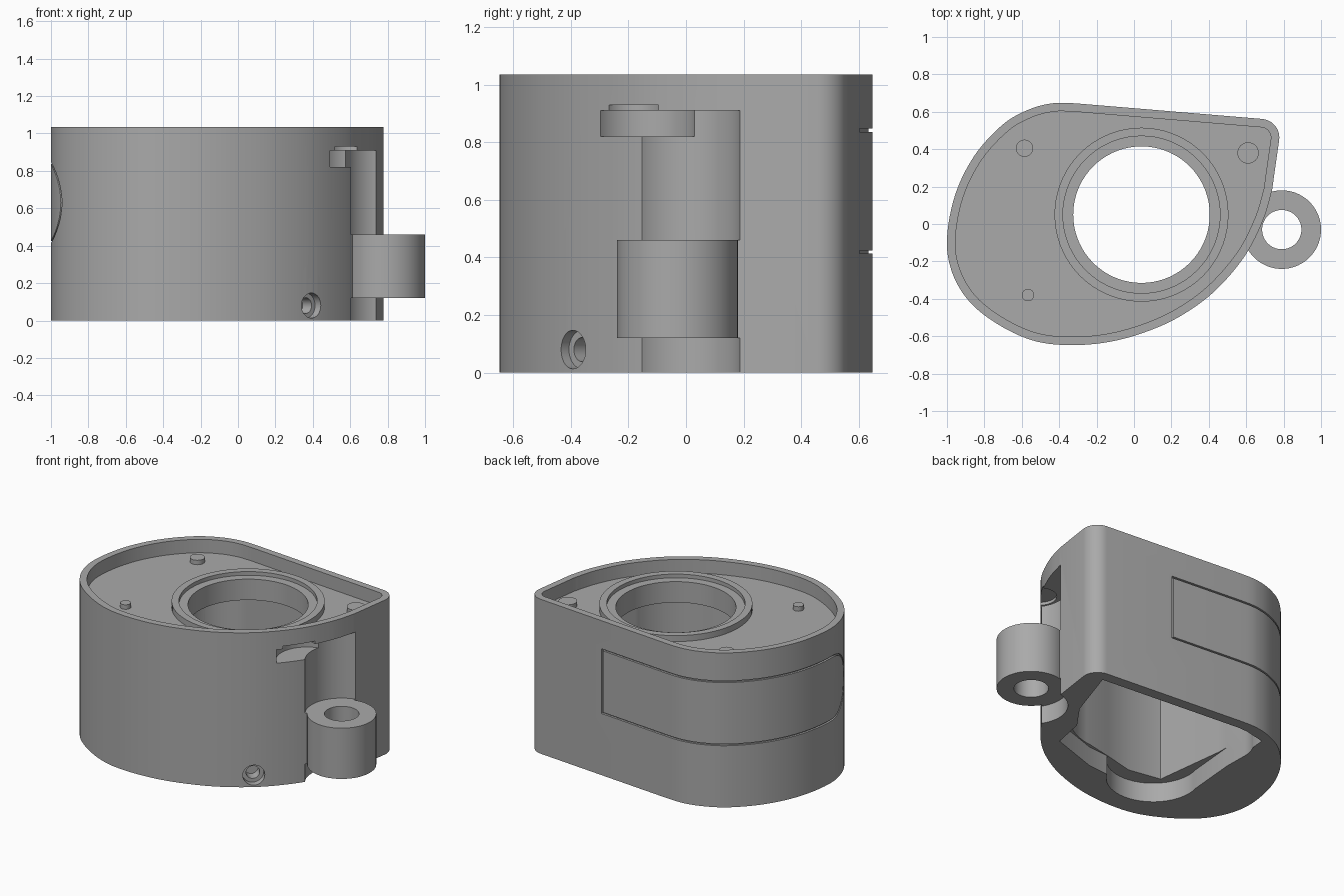
import bpy, bmesh, math
from mathutils import Vector
from mathutils.geometry import interpolate_bezier

cube = bpy.data.objects.get("Cube")
if cube:
    bpy.data.objects.remove(cube, do_unlink=True)

HEIGHT = 1.035
grey = bpy.data.materials.new("plain grey")
grey.use_nodes = True
grey.diffuse_color = (0.4, 0.4, 0.4, 1)
grey.node_tree.nodes["Principled BSDF"].inputs["Base Color"].default_value = (0.4, 0.4, 0.4, 1)


def prism(name, outline, z0, z1):
    """Extrude a closed plan outline between two heights."""
    bm = bmesh.new()
    face = bm.faces.new([bm.verts.new((p[0], p[1], z0)) for p in outline])
    top = bmesh.ops.extrude_face_region(bm, geom=[face])["geom"]
    bmesh.ops.translate(bm, vec=(0, 0, z1 - z0),
                        verts=[v for v in top if isinstance(v, bmesh.types.BMVert)])
    bmesh.ops.recalc_face_normals(bm, faces=bm.faces)
    mesh = bpy.data.meshes.new(name)
    bm.to_mesh(mesh)
    bm.free()
    mesh.materials.append(grey)
    obj = bpy.data.objects.new(name, mesh)
    bpy.context.collection.objects.link(obj)
    return obj


def arc(cx, cy, r, a0, a1, n):
    angles = [math.radians(a0 + (a1 - a0) * i / n) for i in range(n + 1)]
    return [Vector((cx + r * math.cos(a), cy + r * math.sin(a))) for a in angles]


def disc(name, cx, cy, r, z0, z1, n=72):
    return prism(name, arc(cx, cy, r, 0, 360, n)[:-1], z0, z1)


def combine(target, tool, operation="DIFFERENCE"):
    """Apply a boolean and drop the tool."""
    tool.hide_render = True
    mod = target.modifiers.new("boolean", "BOOLEAN")
    mod.operation, mod.object, mod.solver = operation, tool, "EXACT"
    bpy.context.view_layer.objects.active = target
    bpy.ops.object.modifier_apply(modifier=mod.name)
    bpy.data.objects.remove(tool, do_unlink=True)


def smooth_path(points, steps=6):
    """Smooth open path through the points."""
    pts = [Vector(p) for p in points]
    tan = [(pts[min(i + 1, len(pts) - 1)] - pts[max(i - 1, 0)]) / 6 for i in range(len(pts))]
    out = []
    for i in range(len(pts) - 1):
        a, b = pts[i], pts[i + 1]
        seg = interpolate_bezier(a, a + tan[i], b - tan[i + 1], b, steps + 1)
        out += [p.to_2d() for p in seg[:-1]]
    return out + [pts[-1]]


def inset(outline, d):
    """Move a counter-clockwise outline inward."""
    out = []
    for i, p in enumerate(outline):
        t = (outline[(i + 1) % len(outline)] - outline[i - 1]).normalized()
        out.append(p + Vector((-t.y, t.x)) * d)
    return out


# Plan outline: long curve, then the rounded back corner
outline = smooth_path([(-0.31, 0.645), (-0.43, 0.646), (-0.56, 0.613), (-0.7, 0.533), (-0.85, 0.37),
                       (-0.955, 0.16), (-1, -0.08), (-0.972, -0.26), (-0.88, -0.415),
                       (-0.73, -0.535), (-0.55, -0.62), (-0.37, -0.647), (-0.16, -0.635),
                       (0.04, -0.585), (0.235, -0.5), (0.425, -0.365), (0.59, -0.175),
                       (0.69, 0.02), (0.738, 0.18)])
outline += arc(0.677, 0.462, 0.1, -8, 85, 12)

# Housing with top recess
body = prism("housing", outline, 0, HEIGHT)
combine(body, prism("recess", inset(outline, 0.045), 0.945, 1.2))

# Raised collar around the opening
HX, HY = 0.04, 0.05
combine(body, disc("collar", HX, HY, 0.465, 0.9, 0.985), "UNION")
combine(body, disc("collar_step", HX, HY, 0.42, 0.96, 1.2))

# Deep cavity underneath, ending in a lip below the opening
cavity = [(0.66, 0.49)] + arc(-0.36, 0.34, 0.235, 85, 180, 16)
cavity += [(-0.59, 0.1), (-0.53, -0.38), (-0.31, -0.42), (-0.1, -0.37)]
cavity += arc(HX, HY, 0.385, 275, 345, 20) + [(0.54, 0.13)]
combine(body, prism("cavity", cavity, -0.1, 0.82))
combine(body, disc("opening", HX, HY, 0.365, -0.2, 1.2))

# Shallow pocket in the underside
pocket = [(0.38, -0.25), (0.45, 0.1), (-0.3, 0.4), (-0.4, 0.575), (-0.56, 0.54)]
pocket += arc(-0.345, -0.23, 0.285, 165, 330, 24) + [(0.05, -0.36)]
combine(body, prism("pocket", pocket, -0.1, 0.13))

# Side notch above and below the lug
LX, LY = 0.79, -0.03
for z0, z1 in ((-0.1, 0.12), (0.46, 0.91)):
    combine(body, disc("notch", LX, LY, 0.223, z0, z1))

# Round pocket beside the notch, with a smaller step above it
for cx, cy, r, z0, z1 in ((0.62, -0.155, 0.19, 0.82, 0.91), (0.59, -0.19, 0.105, 0.9, 0.93)):
    combine(body, disc("round_slot", cx, cy, r, z0, z1))

# Pivot lug with its bore
combine(body, disc("lug", LX, LY, 0.21, 0.12, 0.46), "UNION")
combine(body, disc("lug_bore", LX, LY, 0.105, 0.05, 0.6))

# Counterbored screw hole low on the front
direction = Vector((0.68, -0.73, 0))
for r, depth in ((0.067, 0.04), (0.042, 0.11)):
    hole = disc("screw_hole", 0, 0, r, -depth, 0.2, 32)
    hole.rotation_euler = direction.to_track_quat("Z", "Y").to_euler()
    hole.location = (0.39, -0.39, 0.08)
    bpy.context.view_layer.update()
    combine(body, hole)


# Thin groove framing the wrapped label panel
def panel_shape(name, r, x_end):
    shape = [Vector((0.9, -r)), Vector((0.9, r))] + arc(-0.11, 0, r, 90, 270, 32)
    obj = prism(name, shape, -1.2, x_end)
    # stand the plan up so it faces sideways: (x, y, z) -> (z, x, y)
    for v in obj.data.vertices:
        v.co = (v.co.z, v.co.x, v.co.y + 0.63)
    return obj


groove = panel_shape("groove", 0.217, 0.205)
combine(groove, panel_shape("groove_core", 0.206, 0.193))
combine(groove, prism("groove_floor", inset(outline, 0.014), -0.1, 1.2))
combine(body, groove)

# Locating pegs on the recess floor
pegs = [disc("peg_" + side, x, y, r, 0.93, 0.975, 32) for side, x, y, r in
        (("back", -0.585, 0.405, 0.046), ("front", -0.567, -0.38, 0.033),
         ("corner", 0.61, 0.38, 0.057))]

# Smooth curved walls, keep edges crisp
bpy.ops.object.select_all(action="DESELECT")
for obj in [body] + pegs:
    obj.select_set(True)
bpy.context.view_layer.objects.active = body
bpy.ops.object.shade_smooth_by_angle(angle=math.radians(25))
